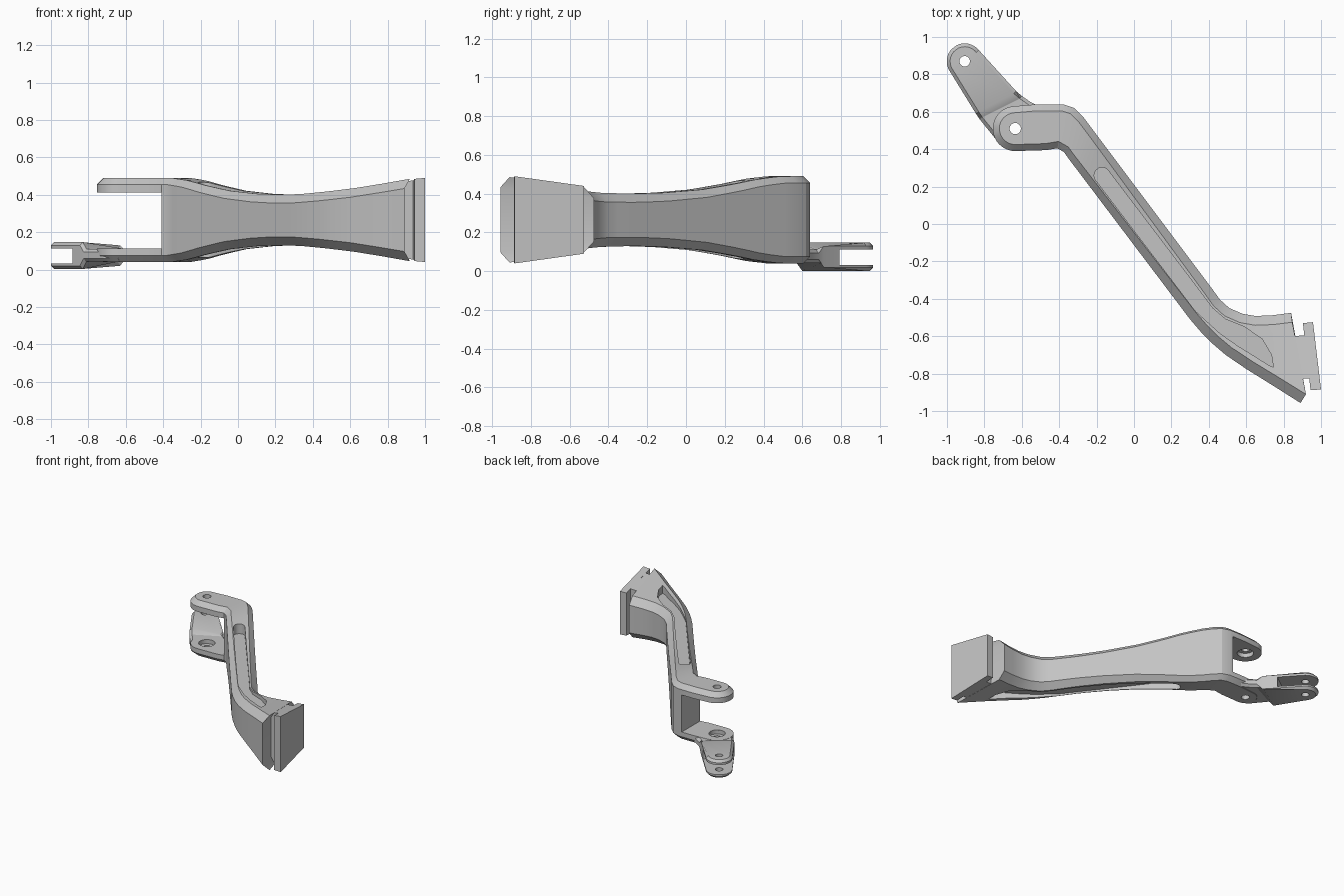
import bpy
import bmesh
from math import cos, sin, radians
from mathutils import Vector

if "Cube" in bpy.data.objects:
    bpy.data.objects.remove(bpy.data.objects["Cube"])

MID = 0.265  # height of the plane of symmetry of the arm

metal = bpy.data.materials.new("grey_metal")
metal.use_nodes = True
GREY = (0.55, 0.55, 0.55, 1)
metal.diffuse_color = GREY
metal.node_tree.nodes["Principled BSDF"].inputs["Base Color"].default_value = GREY


def arc(centre, radius, start, end, steps=8):
    angles = [radians(start + (end - start) * i / steps) for i in range(steps + 1)]
    return [(centre[0] + radius * cos(a), centre[1] + radius * sin(a)) for a in angles]


def lerp_points(a, b, steps):
    return [tuple(Vector(a).lerp(Vector(b), i / steps)) for i in range(1, steps)]


def inset_points(path, amount):
    """Move an open path sideways into the part, with mitred corners."""
    pts = [Vector(p) for p in path]
    normals = []
    for a, b in zip(pts, pts[1:]):
        d = (b - a).normalized()
        normals.append(Vector((d.y, -d.x)))
    result = []
    for i, p in enumerate(pts):
        n1, n2 = normals[max(i - 1, 0)], normals[min(i, len(normals) - 1)]
        result.append(p + (n1 + n2) * amount(p) / (1 + n1.dot(n2)))
    return result


def slab(name, left, right, top, bottom, chamfer=lambda p: 0.0):
    """Loft chamfered sections between two matching edge paths."""
    n = len(left)
    path = list(reversed(left)) + list(right)
    inner = inset_points(path, chamfer)
    bm = bmesh.new()
    sections = []
    for i in range(n):
        ring = []
        for k, order in ((n - 1 - i, 1), (n + i, -1)):
            p, q = Vector(path[k]), inner[k]
            c = chamfer(p)
            side = [(q, bottom(q)), (p, bottom(p) + c), (p, top(p) - c), (q, top(q))]
            ring += [bm.verts.new((v.x, v.y, z)) for v, z in side[::order]]
        sections.append(ring)
    for a, b in zip(sections, sections[1:]):
        for j in range(8):
            k = (j + 1) % 8
            bm.faces.new((a[j], a[k], b[k], b[j]))
    for ring in (sections[0], sections[-1]):
        for j in range(3):
            bm.faces.new((ring[j], ring[j + 1], ring[6 - j], ring[7 - j]))
    bmesh.ops.remove_doubles(bm, verts=bm.verts, dist=1e-5)
    bmesh.ops.recalc_face_normals(bm, faces=bm.faces)
    mesh = bpy.data.meshes.new(name)
    bm.to_mesh(mesh)
    bm.free()
    mesh.materials.append(metal)
    obj = bpy.data.objects.new(name, mesh)
    bpy.context.collection.objects.link(obj)
    return obj


def flat(z):
    return lambda p: z


def cylinder(x, y, radius, low, high):
    bpy.ops.mesh.primitive_cylinder_add(vertices=32, radius=radius, depth=high - low,
                                        location=(x, y, (low + high) / 2))
    return bpy.context.object


def cut(target, cutters):
    bpy.context.view_layer.objects.active = target
    for cutter in cutters:
        mod = target.modifiers.new("cut", 'BOOLEAN')
        mod.operation = 'DIFFERENCE'
        mod.solver = 'EXACT'
        mod.object = cutter
        bpy.ops.object.modifier_apply(modifier=mod.name)


# Height of the arm along its length
PROFILE = [(-0.55, 0.49), (-0.4, 0.476), (-0.25, 0.45), (-0.04, 0.421), (0.2, 0.405),
           (0.4, 0.4), (0.6, 0.404), (0.8, 0.418), (1.0, 0.44), (1.31, 0.49)]


def along(p):
    return 0.603 * p[0] - 0.798 * p[1]


def arm_top(p):
    s = along(p)
    if s <= PROFILE[0][0]:
        return PROFILE[0][1]
    for (s0, z0), (s1, z1) in zip(PROFILE, PROFILE[1:]):
        if s <= s1:
            return z0 + (z1 - z0) * (s - s0) / (s1 - s0)
    return PROFILE[-1][1]


def arm_bottom(p):
    return 2 * MID - arm_top(p)


def arm_chamfer(p):
    return 0.035 + 0.02 * min(max((along(p) + 0.5) / 1.8, 0), 1)


# Arm with rounded fork end, bend, waist and flared foot
PIN = (-0.635, 0.51)
left = arc(PIN, 0.12, 193, 272) + [(-0.47, 0.395), (-0.41, 0.405), (-0.375, 0.385), (-0.35, 0.35)]
right = arc(PIN, 0.12, 177, 98) + [(-0.52, 0.64), (-0.38, 0.64), (-0.32, 0.62), (-0.27, 0.57)]
left += lerp_points((-0.35, 0.35), (0.3, -0.51), 14)
right += lerp_points((-0.27, 0.57), (0.42, -0.35), 14)
left += [(0.3, -0.51), (0.36, -0.58), (0.42, -0.64), (0.49, -0.7), (0.6, -0.775),
         (0.74, -0.862), (0.89, -0.957)]
right += [(0.42, -0.35), (0.46, -0.405), (0.51, -0.45), (0.58, -0.48), (0.65, -0.492),
          (0.74, -0.488), (0.84, -0.475)]
arm = slab("arm", left, right, arm_top, arm_bottom, arm_chamfer)

# Shallow pockets above and below
TIP = (-0.171, 0.26)
left = arc(TIP, 0.042, 137, 217) + [(0.33, -0.467), (0.46, -0.585), (0.56, -0.655),
                                    (0.65, -0.71), (0.72, -0.755), (0.745, -0.765)]
right = arc(TIP, 0.042, 117, 37) + [(0.33, -0.33), (0.42, -0.45), (0.49, -0.51),
                                    (0.59, -0.55), (0.685, -0.615), (0.735, -0.7)]
FLOOR = 0.388
pockets = [slab("pocket_cutter", left, right, flat(0.7), flat(FLOOR)),
           slab("pocket_cutter", left, right, flat(2 * MID - FLOOR), flat(-0.2))]

# Gap of the fork, pin holes and their inner counterbores
gap = slab("gap_cutter", [(-1.1, 0.2), (-0.41, 0.2)], [(-1.1, 0.8), (-0.41, 0.8)],
           flat(0.412), flat(0.113))
pin_holes = [cylinder(*PIN, 0.03, -0.1, 0.7), cylinder(*PIN, 0.06, 0.08, 0.445)]
cut(arm, pockets + [gap] + pin_holes)


# Lug that continues the lower fork plate to a small clevis
def reach(p):
    return -0.6 * p[0] + 0.8 * p[1]


def lug_top(p):
    return 0.147 if reach(p) > 0.945 else 0.111


def lug_bottom(p):
    return 0.002 if reach(p) > 0.945 else 0.042


END = (-0.905, 0.87)
left = arc(END, 0.096, 137, 212) + [(-0.845, 0.59), (-0.825, 0.56), (-0.72, 0.43), (-0.64, 0.405)]
right = arc(END, 0.096, 117, 39) + [(-0.63, 0.71), (-0.6, 0.685), (-0.55, 0.65), (-0.5, 0.625)]
lug = slab("clevis_lug", left, right, lug_top, lug_bottom,
           lambda p: 0.018 if reach(p) > 0.7 else 0.01)
slot = slab("slot_cutter", [(-1.3, 1.0), (-0.965, 0.597)], [(-0.9, 1.3), (-0.565, 0.897)],
            flat(0.112), flat(0.033))
clevis_hole = cylinder(*END, 0.028, -0.1, 0.3)
cut(lug, [slot, clevis_hole] + pin_holes)

# Neck and mounting plate, with a groove on each side between plate and arm
neck = slab("plate_neck", [(0.86, -0.83), (0.95, -0.825)], [(0.84, -0.6), (0.925, -0.595)],
            arm_top, arm_bottom)
plate = slab("mounting_plate", [(0.944, -0.888), (1.0, -0.885)],
             [(0.903, -0.53), (0.957, -0.525)], arm_top, arm_bottom)

for helper in pockets + [gap, slot, clevis_hole] + pin_holes:
    bpy.data.objects.remove(helper)

# Smooth the curved walls, keep the edges sharp
for obj in (arm, lug, neck, plate):
    bpy.ops.object.select_all(action='DESELECT')
    obj.select_set(True)
    bpy.context.view_layer.objects.active = obj
    bpy.ops.object.shade_smooth_by_angle(angle=radians(25))
